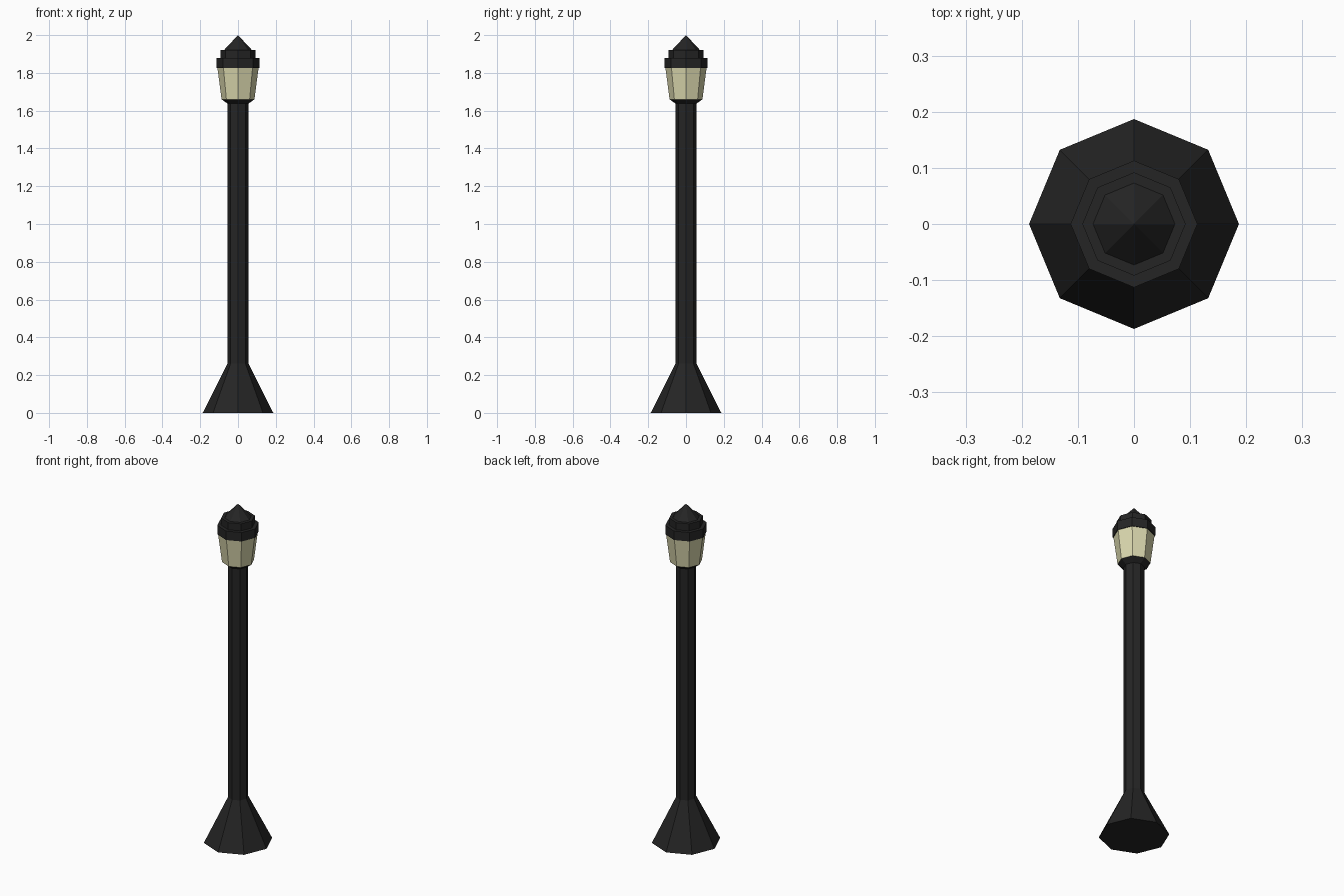
import bpy, bmesh, math

if "Cube" in bpy.data.objects:
    bpy.data.objects.remove(bpy.data.objects["Cube"])

SIDES = 8


def material(name, rgb):
    m = bpy.data.materials.new(name)
    m.diffuse_color = (*rgb, 1)
    m.use_nodes = True
    m.node_tree.nodes["Principled BSDF"].inputs["Base Color"].default_value = m.diffuse_color
    return m


IRON = material("black_iron", (0.018, 0.018, 0.018))
GLASS = material("warm_glass", (0.70, 0.68, 0.42))


def lathe(name, profile, mat):
    """Closed eight-sided solid from (radius, height) pairs; radius 0 is a tip."""
    bm = bmesh.new()
    rings = []
    for r, z in profile:
        if r == 0:
            rings.append([bm.verts.new((0, 0, z))] * SIDES)
        else:
            rings.append([bm.verts.new((r * math.cos(a), r * math.sin(a), z))
                          for a in (math.tau * i / SIDES for i in range(SIDES))])
    for lo, hi in zip(rings, rings[1:]):
        for i in range(SIDES):
            j = (i + 1) % SIDES
            corners = [lo[i], lo[j], hi[j], hi[i]]
            bm.faces.new(list(dict.fromkeys(corners)))
    for ring, (r, z) in ((rings[0], profile[0]), (rings[-1], profile[-1])):
        if r:
            bm.faces.new(ring)
    bmesh.ops.recalc_face_normals(bm, faces=bm.faces)
    me = bpy.data.meshes.new(name)
    bm.to_mesh(me)
    bm.free()
    me.materials.append(mat)
    ob = bpy.data.objects.new(name, me)
    bpy.context.collection.objects.link(ob)
    return ob


# Flared foot, straight pole and the collar under the lantern
lathe("post", [(0.187, 0), (0.055, 0.262), (0.055, 1.637), (0.087, 1.66)], IRON)
# Tapered glass lantern
lathe("lantern_glass", [(0.087, 1.66), (0.109, 1.827)], GLASS)
# Stepped roof with pointed tip
lathe("lantern_roof", [(0.113, 1.827), (0.113, 1.88), (0.092, 1.88),
                       (0.092, 1.922), (0.073, 1.922), (0, 2.0)], IRON)
